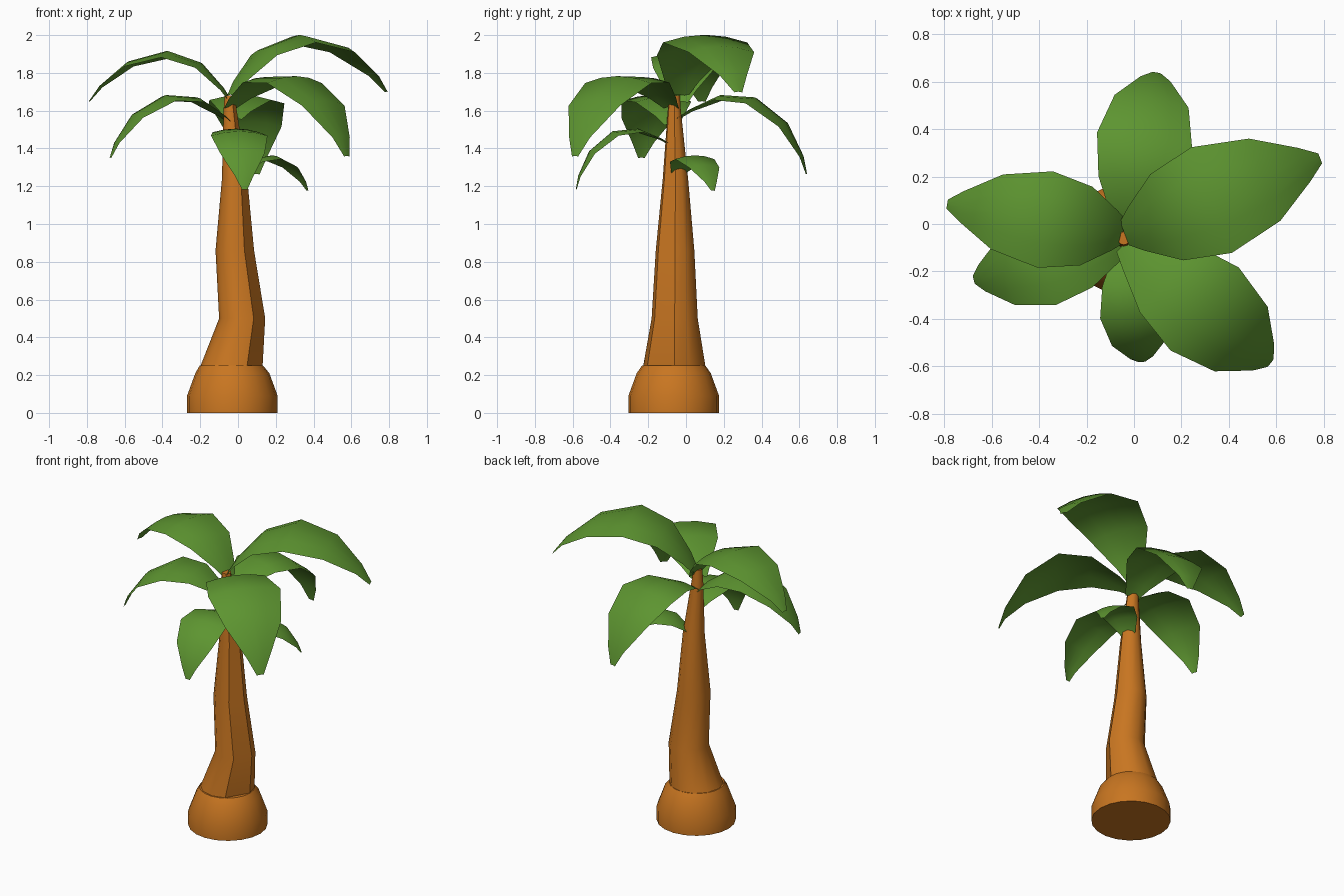
import bpy
from math import sin, cos, radians, tau
from mathutils import Matrix, Vector

if "Cube" in bpy.data.objects:
    bpy.data.objects.remove(bpy.data.objects["Cube"])


def material(name, rgb):
    m = bpy.data.materials.new(name)
    m.diffuse_color = (*rgb, 1)
    m.use_nodes = True
    m.node_tree.nodes["Principled BSDF"].inputs["Base Color"].default_value = m.diffuse_color
    return m


BARK = material("bark", (0.58, 0.18, 0.015))
GREEN = material("leaf_green", (0.11, 0.30, 0.03))


def add_object(name, verts, faces, mat, angle):
    me = bpy.data.meshes.new(name)
    me.from_pydata(verts, [], faces)
    me.materials.append(mat)
    ob = bpy.data.objects.new(name, me)
    bpy.context.collection.objects.link(ob)
    bpy.ops.object.select_all(action='DESELECT')
    ob.select_set(True)
    bpy.context.view_layer.objects.active = ob
    bpy.ops.object.shade_smooth_by_angle(angle=radians(angle))
    return ob


def tube(name, rings, sides, flat=None):
    """Loft circles given as (x, y, z, radius); flat = index pulled in to make a flat side."""
    verts, faces = [], []
    for x, y, z, r in rings:
        for i in range(sides):
            a = tau * i / sides
            k = r * (cos(tau / sides) if i == flat else 1)
            verts.append((x + k * cos(a), y + k * sin(a), z))
    for j in range(len(rings) - 1):
        for i in range(sides):
            a, b = j * sides + i, j * sides + (i + 1) % sides
            faces.append((a, b, b + sides, a + sides))
    n = (len(rings) - 1) * sides
    faces.append(tuple(reversed(range(sides))))
    faces.append(tuple(range(n, n + sides)))
    return add_object(name, verts, faces, BARK, 42)


# Bulbous foot
tube("trunk_base", [(-.03, -.065, 0, .24), (-.03, -.065, .09, .24),
                    (-.03, -.065, .21, .196), (-.035, -.065, .25, .168)], 20)

# Leaning trunk with one flattened side
tube("trunk", [(-.035, -.062, .245, .165), (.022, -.06, .5, .122),
               (-.017, -.058, .86, .102), (-.018, -.056, 1.24, .067),
               (-.042, -.062, 1.61, .034), (-.043, -.06, 1.68, .028)], 12, flat=11)

# Unit leaf profile: distance along chord, height, half width
LEAF = [(0, 0, .06), (.06, .095, .11), (.22, .27, .22), (.45, .35, .27),
        (.72, .277, .21), (.92, .11, .085), (1, 0, .025)]


def leaf(name, root, length, azimuth, tilt):
    verts, faces = [], []
    for u, z, w in LEAF:
        for s in (-1, -.5, 0, .5, 1):
            verts.append(Vector((u, s * w, z - .17 * w * s * s)))
    for j in range(len(LEAF) - 1):
        for i in range(4):
            a = j * 5 + i
            faces.append((a, a + 5, a + 6, a + 1))
    mat = (Matrix.Translation(root) @ Matrix.Rotation(radians(azimuth), 4, 'Z')
           @ Matrix.Rotation(radians(-tilt), 4, 'Y') @ Matrix.Scale(length, 4))
    add_object(name, [mat @ v for v in verts], faces, GREEN, 60)


# Fronds spiralling down the trunk
for name, *args in [
    ("leaf_upper_right", (-.04, -.04, 1.685), .885, 21, 1),
    ("leaf_upper_left", (-.035, -.035, 1.65), .763, 171, 0),
    ("leaf_front_right", (-.04, -.08, 1.62), .84, -39.5, -18),
    ("leaf_back", (-.025, -.045, 1.56), .755, 80, -23),
    ("leaf_lower_left", (-.03, -.075, 1.53), .69, 194, -15),
    ("leaf_front", (-.035, -.08, 1.42), .56, -82, -25),
    ("leaf_small", (-.01, -.05, 1.245), .43, 27, -9),
]:
    leaf(name, *args)
